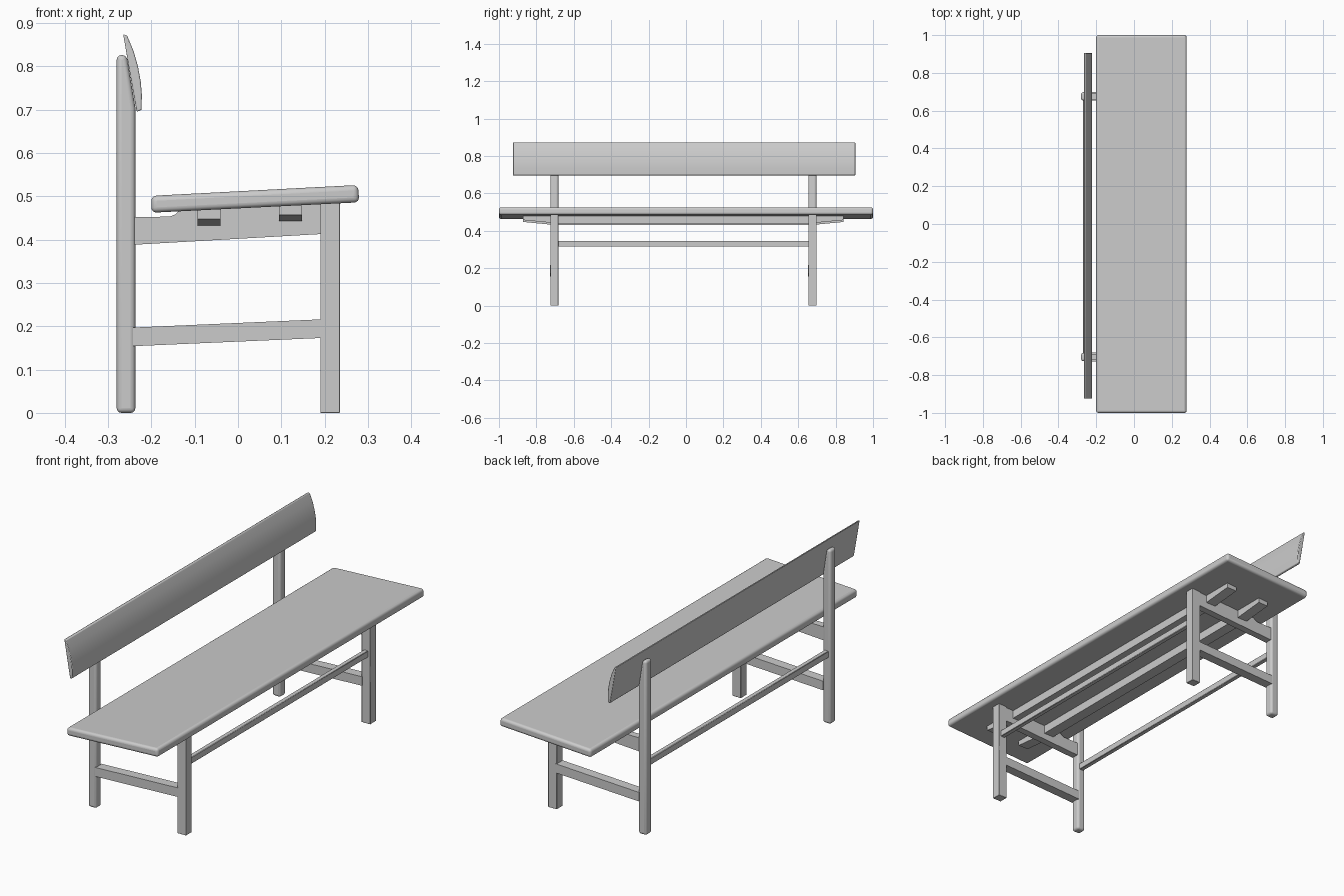
import bpy, bmesh, math

if "Cube" in bpy.data.objects:
    bpy.data.objects.remove(bpy.data.objects["Cube"])

MID = -0.014            # frame centre along y (slightly off the seat centre)
LEG_Y = 0.69            # leg centre distance from frame centre
HALF = 0.0215           # half leg width


def finish(name, bm, bevel=0.0, segments=3):
    bmesh.ops.recalc_face_normals(bm, faces=bm.faces)
    mesh = bpy.data.meshes.new(name)
    bm.to_mesh(mesh)
    bm.free()
    obj = bpy.data.objects.new(name, mesh)
    bpy.context.collection.objects.link(obj)
    if bevel:
        mod = obj.modifiers.new("rounding", 'BEVEL')
        mod.width = bevel
        mod.segments = segments
        mod.limit_method = 'ANGLE'
        mod.angle_limit = math.radians(40)
    bpy.ops.object.select_all(action='DESELECT')
    obj.select_set(True)
    bpy.context.view_layer.objects.active = obj
    bpy.ops.object.shade_smooth_by_angle(angle=math.radians(35))
    return obj


def prism(name, profile, start, direction, bevel=0.0, segments=3):
    """Extrude a profile of 2D points: direction 'y' uses (x, z), 'x' uses (y, z)."""
    bm = bmesh.new()
    depth, along = direction
    if along == 'y':
        pts, vec = [(a, start, b) for a, b in profile], (0, depth, 0)
    else:
        pts, vec = [(start, a, b) for a, b in profile], (depth, 0, 0)
    face = bm.faces.new([bm.verts.new(p) for p in pts])
    ext = bmesh.ops.extrude_face_region(bm, geom=[face])
    verts = [v for v in ext['geom'] if isinstance(v, bmesh.types.BMVert)]
    bmesh.ops.translate(bm, vec=vec, verts=verts)
    bmesh.ops.delete(bm, geom=[], context='FACES')
    if not face.is_valid or len(bm.faces) == len(profile) + 1:
        bmesh.ops.holes_fill(bm, edges=bm.edges[:])
    return finish(name, bm, bevel, segments)


# Seat: thick tilted plank with rounded edges
seat = [(-0.2, 0.462), (0.28, 0.486), (0.277, 0.526), (-0.2, 0.501)]
prism("seat", seat, -1.0, (2.0, 'y'), 0.012, 4)

# Backrest: flat back, bowed front
backrest = [(-0.234, 0.695), (-0.2225, 0.699), (-0.222, 0.735), (-0.2245, 0.765),
            (-0.231, 0.80), (-0.241, 0.835), (-0.256, 0.871), (-0.265, 0.874)]
prism("backrest", backrest, -0.925, (1.83, 'y'), 0.003, 2)

# End frames, one on each side
back_leg = [(-0.28, 0), (-0.237, 0), (-0.237, 0.705), (-0.257, 0.826), (-0.28, 0.826)]
front_leg = [(0.19, 0), (0.235, 0), (0.235, 0.487), (0.19, 0.485)]
lower_rail = [(-0.242, 0.154), (0.194, 0.173), (0.194, 0.216), (-0.242, 0.197)]
upper_rail = [(-0.242, 0.388), (0.195, 0.413), (0.195, 0.484), (-0.135, 0.467),
              (-0.145, 0.458), (-0.158, 0.453), (-0.242, 0.452)]
for side, sign in (("left", -1), ("right", 1)):
    y = MID + sign * LEG_Y
    prism("back_leg_" + side, back_leg, y - HALF, (2 * HALF, 'y'), 0.011, 4)
    prism("front_leg_" + side, front_leg, y - HALF, (2 * HALF, 'y'), 0.001, 1)
    prism("lower_rail_" + side, lower_rail, y - 0.023, (0.046, 'y'))
    prism("upper_rail_" + side, upper_rail, y - 0.017, (0.034, 'y'))

# Two battens under the seat with tapered ends
for name, x, z in (("rear_batten", -0.093, 0.430), ("front_batten", 0.095, 0.440)):
    batten = [(MID - 0.857, z + 0.042), (MID - 0.857, z + 0.017), (MID - 0.68, z),
              (MID + 0.68, z), (MID + 0.857, z + 0.017), (MID + 0.857, z + 0.042)]
    prism(name, batten, x, (0.053, 'x'))

# Long stretchers joining the front and the back legs
for name, x in (("back_stretcher", -0.2585), ("front_stretcher", 0.2125)):
    bar = [(x - 0.011, 0.315), (x + 0.011, 0.315), (x + 0.011, 0.346), (x - 0.011, 0.346)]
    prism(name, bar, MID - LEG_Y, (2 * LEG_Y, 'y'), 0.002, 1)
